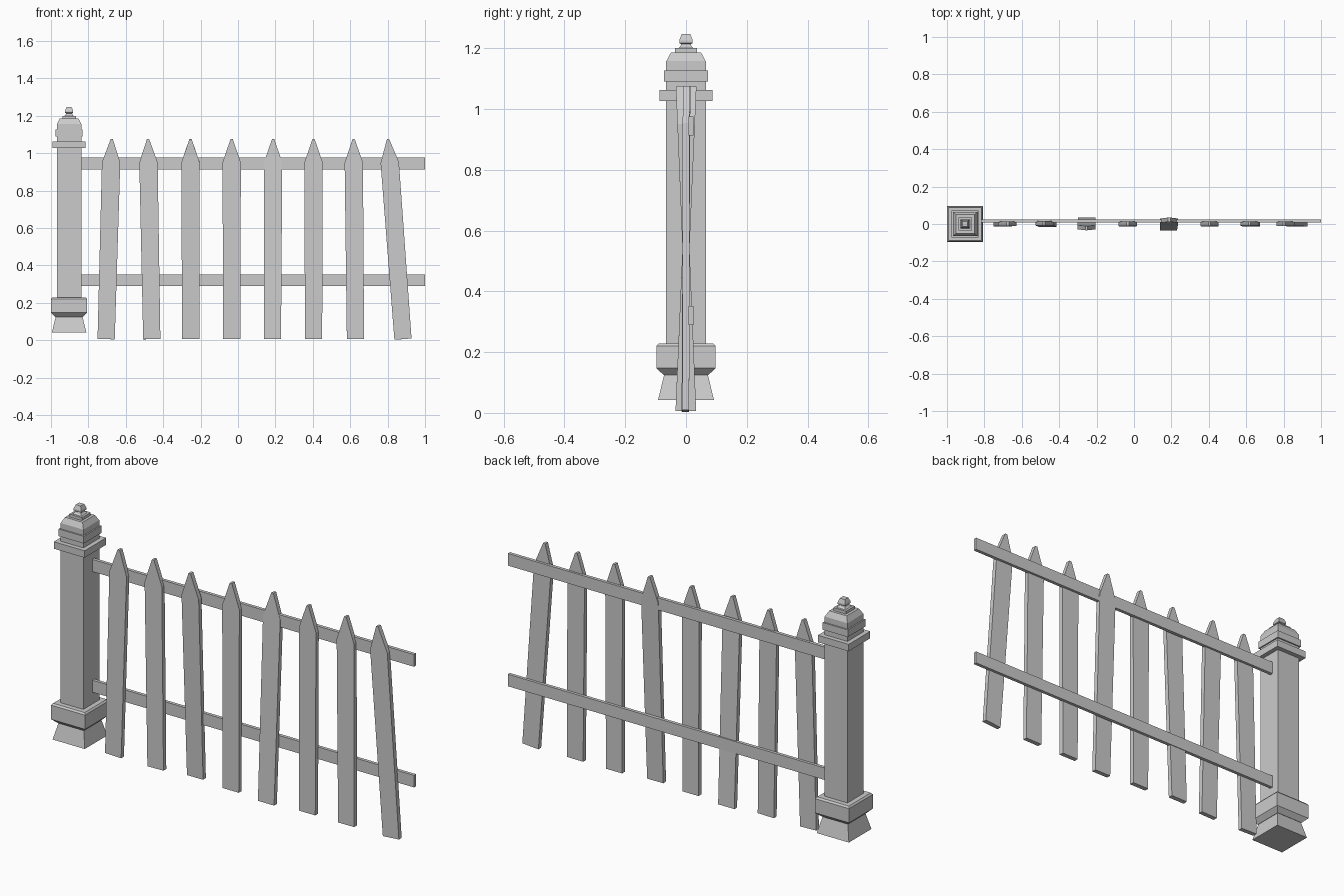
import bpy, bmesh
from mathutils import Vector

if "Cube" in bpy.data.objects:
    bpy.data.objects.remove(bpy.data.objects["Cube"])


def make_object(name, bm):
    bmesh.ops.recalc_face_normals(bm, faces=bm.faces)
    mesh = bpy.data.meshes.new(name)
    bm.to_mesh(mesh)
    bm.free()
    obj = bpy.data.objects.new(name, mesh)
    bpy.context.collection.objects.link(obj)
    return obj


def square_lathe(name, cx, profile):
    """Stack square rings of (half width, z) into one closed solid."""
    bm = bmesh.new()
    rings = [[bm.verts.new((cx + sx * h, sy * h, z))
              for sx, sy in ((-1, -1), (1, -1), (1, 1), (-1, 1))]
             for h, z in profile]
    for a, b in zip(rings, rings[1:]):
        for i in range(4):
            j = (i + 1) % 4
            bm.faces.new((a[i], a[j], b[j], b[i]))
    bm.faces.new(rings[0])
    bm.faces.new(rings[-1])
    return make_object(name, bm)


def rail(name, x0, x1, y0, y1, z0, z1):
    bm = bmesh.new()
    bmesh.ops.create_cube(bm, size=1)
    for v in bm.verts:
        v.co = ((x0 + x1) / 2 + v.co.x * (x1 - x0),
                (y0 + y1) / 2 + v.co.y * (y1 - y0),
                (z0 + z1) / 2 + v.co.z * (z1 - z0))
    return make_object(name, bm)


def picket(name, bottom, tip):
    """Pointed board whose axis runs from bottom to tip."""
    bottom, tip = Vector(bottom), Vector(tip)
    up = (tip - bottom).normalized()
    side = Vector((0, 1, 0)).cross(up).normalized()
    back = up.cross(side)
    length = (tip - bottom).length
    outline = [(-0.046, 0), (0.046, 0), (0.049, length - 0.125),
               (0.006, length), (-0.006, length), (-0.049, length - 0.125)]
    bm = bmesh.new()
    front = bm.faces.new([bm.verts.new(bottom + side * s + up * h - back * 0.0115)
                          for s, h in outline])
    ext = bmesh.ops.extrude_face_region(bm, geom=[front], use_keep_orig=True)
    verts = [g for g in ext["geom"] if isinstance(g, bmesh.types.BMVert)]
    bmesh.ops.translate(bm, verts=verts, vec=back * 0.023)
    return make_object(name, bm)


# Square post: flared foot, plinth, shaft, collar, cap
square_lathe("post", -0.903, [
    (0.092, 0.042), (0.072, 0.125), (0.074, 0.125), (0.097, 0.147),
    (0.097, 0.22), (0.09, 0.229), (0.065, 0.229), (0.065, 1.027),
    (0.088, 1.027), (0.088, 1.063), (0.065, 1.063), (0.065, 1.09),
    (0.072, 1.09), (0.072, 1.127), (0.065, 1.127), (0.065, 1.157),
    (0.050, 1.185), (0.036, 1.185), (0.036, 1.2)])

# Finial on the cap
square_lathe("finial", -0.903, [
    (0.027, 1.198), (0.018, 1.207), (0.016, 1.213),
    (0.022, 1.217), (0.022, 1.226), (0.014, 1.246)])

# Rails behind the pickets
rail("lower_rail", -0.845, 1.0, 0.008, 0.025, 0.29, 0.352)
rail("upper_rail", -0.845, 1.0, 0.008, 0.025, 0.913, 0.976)

# Crooked pickets: bottom x, tip x, backward lean at the tip
for i, (bx, tx, lean) in enumerate([
        (-0.705, -0.675, 0.001), (-0.461, -0.481, 0.004),
        (-0.253, -0.254, -0.022), (-0.033, -0.034, 0.001),
        (0.184, 0.188, 0.023), (0.404, 0.404, 0.001),
        (0.628, 0.618, 0.003), (0.882, 0.802, 0.001)]):
    picket(f"picket_{i + 1}", (bx, -lean, 0.006), (tx, lean, 1.075))
